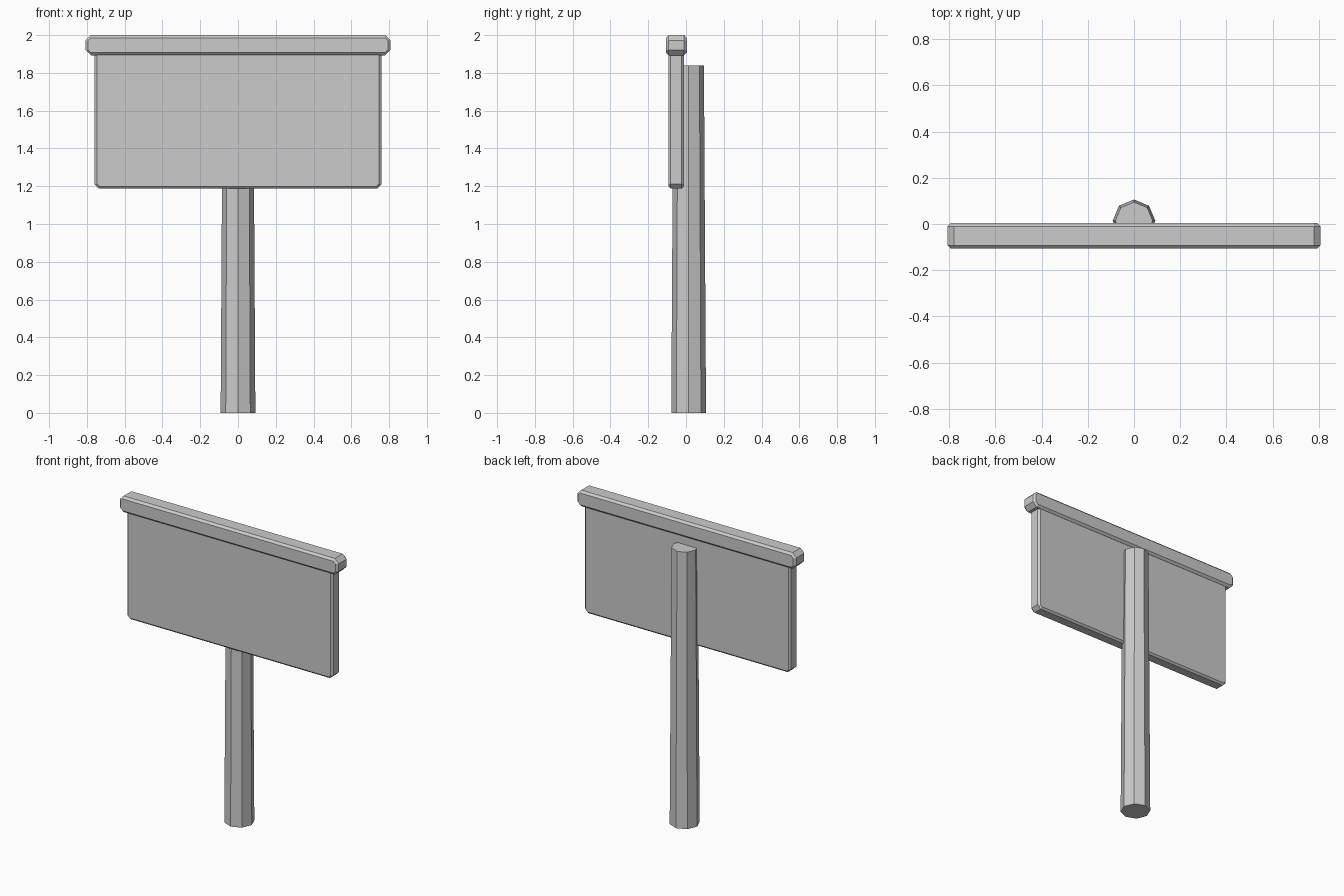
import bpy, bmesh, math

cube = bpy.data.objects.get("Cube")
if cube:
    bpy.data.objects.remove(cube, do_unlink=True)

grey = bpy.data.materials.new("plain_grey")
grey.use_nodes = True
colour = (0.6, 0.6, 0.6, 1)
grey.diffuse_color = colour
grey.node_tree.nodes["Principled BSDF"].inputs["Base Color"].default_value = colour


def add_object(name, bm):
    bmesh.ops.recalc_face_normals(bm, faces=bm.faces)
    mesh = bpy.data.meshes.new(name)
    bm.to_mesh(mesh)
    bm.free()
    mesh.materials.append(grey)
    obj = bpy.data.objects.new(name, mesh)
    bpy.context.collection.objects.link(obj)
    return obj


def outline(half_x, low, high, cut):
    """Rectangle in x and z with its four corners cut off."""
    return [(half_x - cut, low), (half_x, low + cut),
            (half_x, high - cut), (half_x - cut, high),
            (cut - half_x, high), (-half_x, high - cut),
            (-half_x, low + cut), (cut - half_x, low)]


def panel(name, half_x, low, high, y, half_y, cut, edge):
    """Upright slab with cut corners and chamfered front and back rims."""
    bm = bmesh.new()
    shrink = edge * math.tan(math.pi / 8)
    outer = outline(half_x, low, high, cut)
    inner = outline(half_x - edge, low + edge, high - edge,
                    cut - 2 * edge + 2 * shrink + edge * (2 - math.sqrt(2)) * 0.5)
    layers = [(inner, -half_y), (outer, edge - half_y),
              (outer, half_y - edge), (inner, half_y)]
    rings = [[bm.verts.new((x, y + dy, z)) for x, z in shape]
             for shape, dy in layers]
    bm.faces.new(rings[0])
    bm.faces.new(rings[-1])
    for a, b in zip(rings, rings[1:]):
        for i in range(len(a)):
            j = (i + 1) % len(a)
            bm.faces.new((a[i], a[j], b[j], b[i]))
    return add_object(name, bm)


# Sign board and the thicker rail along its top
panel("sign_board", 0.759, 1.187, 1.96, -0.052, 0.041, 0.024, 0.012)
panel("top_rail", 0.807, 1.893, 2.0, -0.051, 0.055, 0.028, 0.014)

# Tapered eight-sided post behind the board
bpy.ops.mesh.primitive_cone_add(vertices=8, radius1=0.092, radius2=0.081,
                                depth=1.84, location=(0, 0.014, 0.92))
post = bpy.context.object
post.name = "post"
post.data.materials.append(grey)
